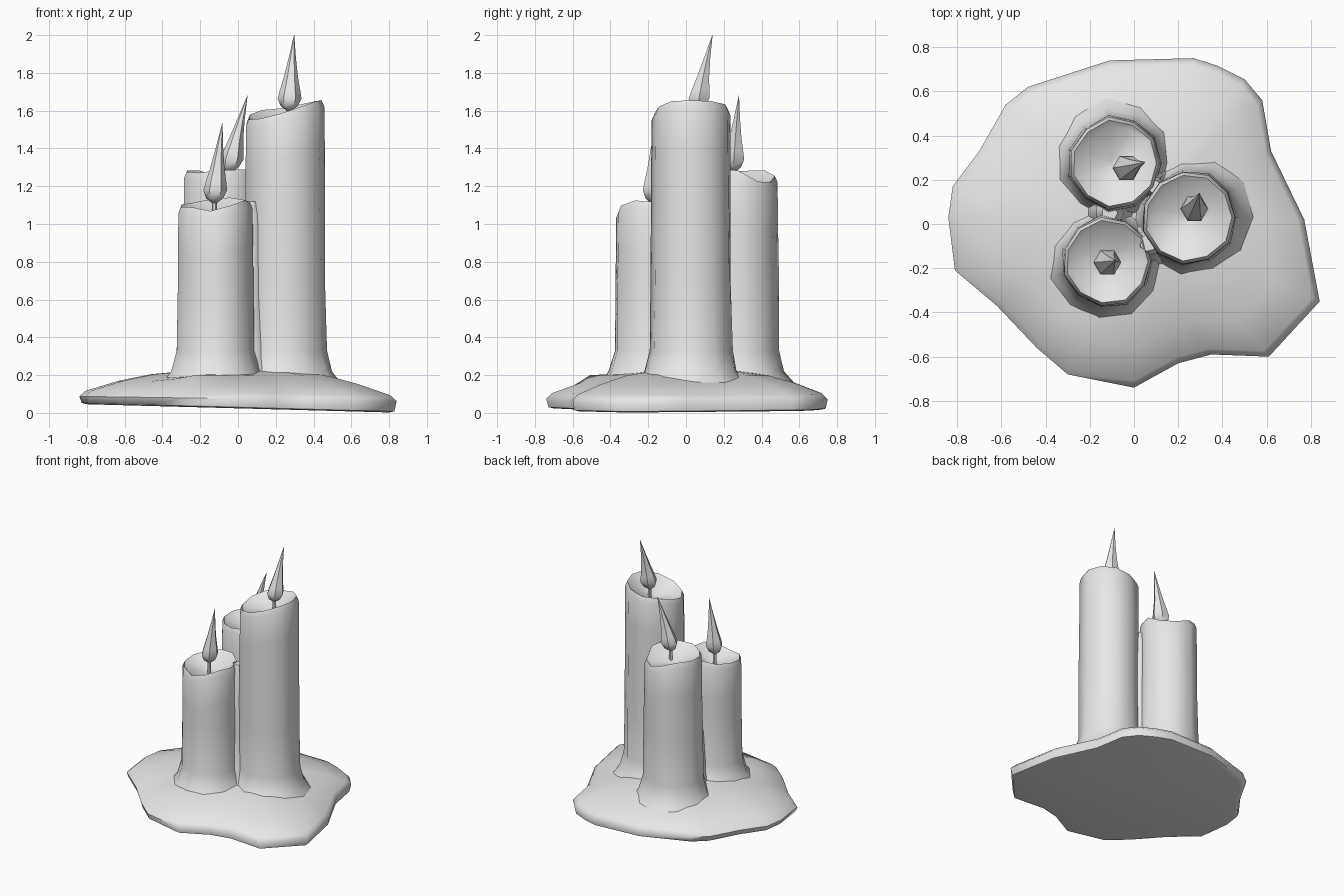
import bpy, bmesh, math, random
from mathutils import Vector

random.seed(4)
if "Cube" in bpy.data.objects:
    bpy.data.objects.remove(bpy.data.objects["Cube"])

wax = bpy.data.materials.new("pale_grey_wax")
wax.use_nodes = True
wax.diffuse_color = (0.8, 0.8, 0.8, 1)
wax.node_tree.nodes["Principled BSDF"].inputs["Base Color"].default_value = (0.8, 0.8, 0.8, 1)


def loft(name, rings, angle=50):
    """Skin a stack of rings (bottom to top) and close both ends."""
    bm = bmesh.new()
    rows = [[bm.verts.new(p) for p in ring] for ring in rings]
    for low, high in zip(rows, rows[1:]):
        for i in range(len(low)):
            j = (i + 1) % len(low)
            bm.faces.new((low[i], low[j], high[j], high[i]))
    bm.faces.new(rows[0][::-1])
    bm.faces.new(rows[-1])
    bmesh.ops.recalc_face_normals(bm, faces=bm.faces)
    mesh = bpy.data.meshes.new(name)
    bm.to_mesh(mesh)
    bm.free()
    mesh.materials.append(wax)
    obj = bpy.data.objects.new(name, mesh)
    bpy.context.collection.objects.link(obj)
    bpy.ops.object.select_all(action='DESELECT')
    obj.select_set(True)
    bpy.context.view_layer.objects.active = obj
    bpy.ops.object.shade_smooth_by_angle(angle=math.radians(angle))
    return obj


def circle(x, y, r, sides, height, wobble=None):
    """Ring of points; height is a function of the unit direction."""
    ring = []
    for i in range(sides):
        a = math.tau * i / sides
        c, s = math.cos(a), math.sin(a)
        k = r * (wobble[i] if wobble else 1)
        ring.append((x + k * c, y + k * s, height(c, s)))
    return ring


# Melted wax pool: outline scaled inwards, with a slightly tilted underside
outline = [(-.84, .03), (-.81, -.21), (-.62, -.37), (-.44, -.56), (-.3, -.68), (0, -.74),
           (.2, -.63), (.35, -.59), (.61, -.6), (.84, -.35), (.77, .02), (.62, .33),
           (.58, .56), (.5, .655), (.38, .715), (.27, .75), (-.11, .74), (-.48, .62),
           (-.58, .54), (-.7, .33), (-.82, .17)]
centre = Vector((0.02, 0.04))


def pool_ring(scale, z, tilt):
    ring = []
    for p in outline:
        q = centre + (Vector(p) - centre) * scale
        # raised lump at the front left of the pool
        lump = 0.05 * math.exp(-((q.x + .28) ** 2 + (q.y + .56) ** 2) / .02) if scale < .95 else 0
        ring.append((q.x, q.y, z - tilt * q.x + lump))
    return ring


loft("wax_pool", [pool_ring(s, z, t) for s, z, t in (
    (.95, .024, .027), (.985, .03, .027), (1, .075, .015), (.96, .105, .015),
    (.76, .16, .015), (.56, .2, .01), (.3, .225, 0), (.05, .23, 0))], 60)


def candle(name, x, y, r, top, tilt, dip):
    sides = 11
    wob = [random.uniform(.97, 1.03) for _ in range(sides)]
    rough = [random.uniform(-.012, .012) for _ in range(sides)]

    def rim(drop):
        def height(c, s):
            i = round(math.atan2(s, c) / math.tau * sides) % sides
            # rim tilts, and sags where wax has run over the (dip) direction
            sag = dip[2] * max(0, c * dip[0] + s * dip[1]) ** 4
            return top + tilt[0] * c + tilt[1] * s + rough[i] - sag - drop
        return height

    rings = [circle(x, y, r * 1.4, sides, lambda c, s: .16, wob)]
    for z, k in ((.22, 1.17), (.33, 1.04), (.68, 1.02)):
        bump = [w + random.uniform(-.02, .02) for w in wob]
        rings.append(circle(x, y, r * k, sides, lambda c, s: z, bump))
    rings.append(circle(x, y, r, sides, rim(.25), wob))
    rings.append(circle(x, y, r * .99, sides, rim(.035), wob))
    rings.append(circle(x, y, r * .92, sides, rim(0), wob))
    # hollow melted around the wick
    rings.append(circle(x, y, r * .8, sides, rim(.02), wob))
    rings.append(circle(x, y, r * .1, sides, lambda c, s: top - .09))
    loft(name + "_candle", rings)


def flame(name, x, y, z, tip, wick_base):
    loft(name + "_wick", [circle(x, y, .013, 6, lambda c, s: h) for h in (wick_base, z + .04)])
    rings = []
    length = tip[2] - z
    for t, r in ((0, .012), (.06, .045), (.16, .063), (.27, .054), (.45, .037), (.7, .019), (1, .001)):
        lean = t ** 1.2
        rings.append(circle(x + (tip[0] - x) * lean, y + (tip[1] - y) * lean, r, 6,
                            lambda c, s: z + t * length))
    loft(name + "_flame", rings)


candle("tall", .25, .03, .213, 1.615, (.045, .01), (-.8, -.6, .03))
candle("front", -.12, -.17, .203, 1.115, (.012, .015), (0, -1, .02))
candle("back", -.085, .275, .208, 1.285, (.01, -.005), (.6, .8, .07))

flame("tall", .27, .06, 1.6, (.297, .14, 2.0), 1.51)
flame("front", -.125, -.175, 1.11, (-.083, -.165, 1.535), 1.01)
flame("back", -.045, .25, 1.275, (.05, .28, 1.68), 1.18)


# Wax runs that bridge the gaps between neighbouring candles
def wax_run(name, x, y, top, r):
    loft(name, [circle(x, y, r * k, 7, lambda c, s: z) for z, k in (
        (.18, 2), (.3, 1.4), (.6, 1.1), (top - .08, .95), (top, .6))], 60)


wax_run("front_wax_run", .065, -.085, 1.12, .065)
wax_run("back_wax_run", .09, .17, 1.2, .05)
wax_run("side_wax_run", -.11, .05, .7, .06)
